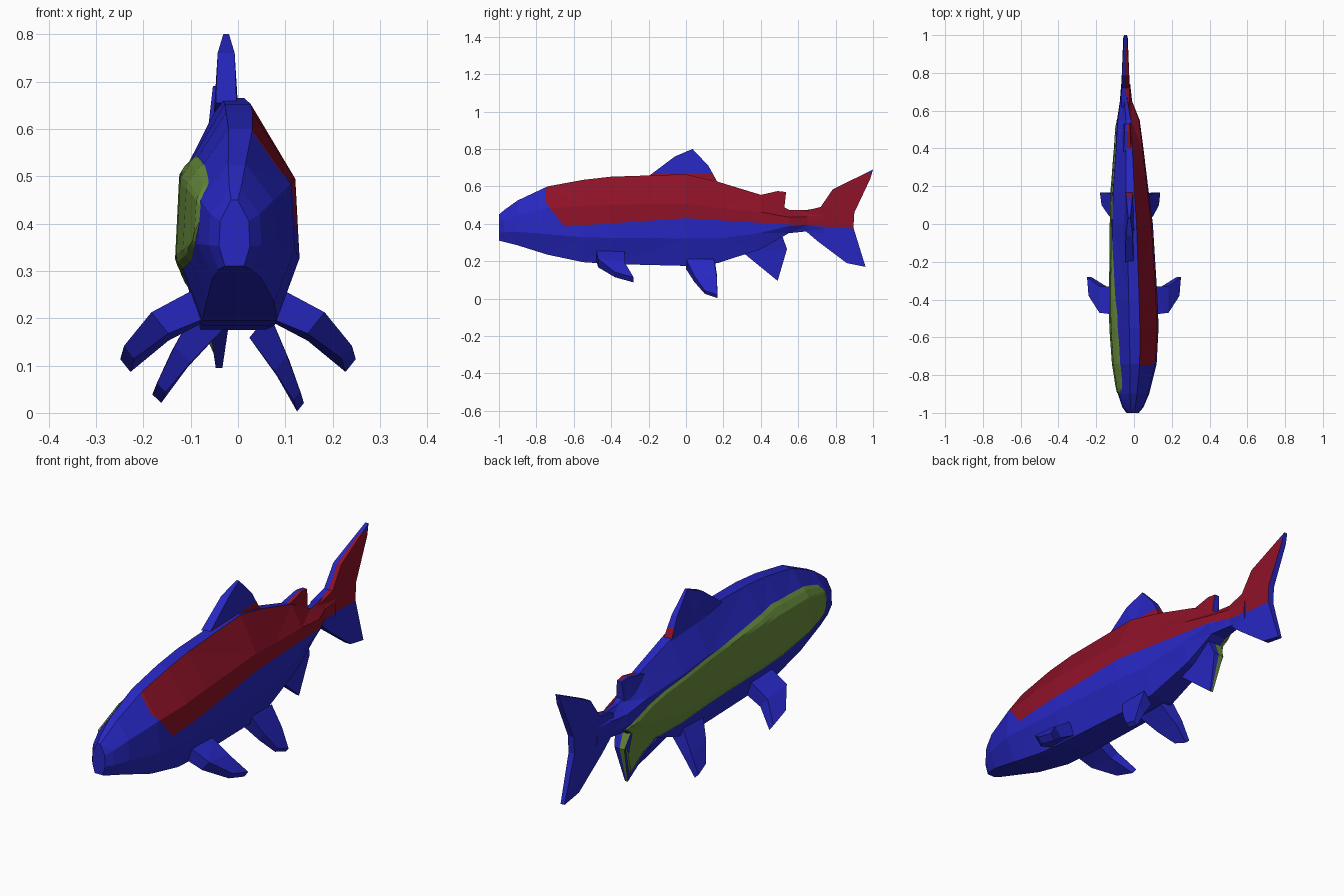
import bpy, bmesh, math
from mathutils import Vector
from mathutils.bvhtree import BVHTree

if "Cube" in bpy.data.objects:
    bpy.data.objects.remove(bpy.data.objects["Cube"])


def material(name, rgb):
    m = bpy.data.materials.new(name)
    m.diffuse_color = (*rgb, 1)
    m.use_nodes = True
    m.node_tree.nodes["Principled BSDF"].inputs["Base Color"].default_value = m.diffuse_color
    return m


BLUE = material("blue", (0.020, 0.020, 0.54))
RED = material("red", (0.27, 0.006, 0.021))
GREEN = material("green", (0.135, 0.26, 0.045))

# Lower edge of the red flank: two sloping lines meeting at y = 0
LINE_A, LINE_B = 0.045 / 0.65, -0.055 / 0.9


def red_area(c):
    low = 0.43 + min(LINE_A * c.y, LINE_B * c.y)
    return low < c.z < 0.665 and c.y > -0.75 and c.y + c.z * 0.8 > -0.34


def finish(name, bm, paint=True, split=None):
    """Triangulate, cut in the red flank, and make the object."""
    bmesh.ops.recalc_face_normals(bm, faces=bm.faces[:])
    bmesh.ops.triangulate(bm, faces=bm.faces[:])
    tree = BVHTree.FromBMesh(bm)
    cuts = []
    if paint:
        cuts = [((0, 0, 0.43), (0, -LINE_A, 1)), ((0, 0, 0.43), (0, -LINE_B, 1)),
                ((0, 0, 0.665), (0, 0, 1)), ((0, -0.75, 0), (0, 1, 0)),
                ((0, -0.34, 0), (0, 1, 0.8))]
    if split is not None:
        cuts.append(((split, 0, 0), (1, 0, 0)))
    for co, no in cuts:
        bmesh.ops.bisect_plane(bm, geom=bm.verts[:] + bm.edges[:] + bm.faces[:],
                               plane_co=co, plane_no=Vector(no).normalized(), dist=1e-5)
    bm.normal_update()
    for f in bm.faces:
        c, n = f.calc_center_median(), f.normal
        # right half of the upper fin edges is red, as is the dorsal trailing edge
        edge_red = split is not None and n.x > -0.3 and n.z > 0.1 and (
            (c.x > split and c.y > 0.3) or 0.12 < c.y < 0.2)
        if paint and (n.x > 0.1 or edge_red) and red_area(c):
            f.material_index = 1
        # left half of the anal fin trailing edge is green
        if split is not None and c.x < split and n.y > 0.3 and 0.12 < c.z < 0.37 and c.y < 0.6:
            f.material_index = 2
    me = bpy.data.meshes.new(name)
    bm.to_mesh(me)
    bm.free()
    for m in (BLUE, RED, GREEN):
        me.materials.append(m)
    bpy.context.collection.objects.link(bpy.data.objects.new(name, me))
    return tree


def loft(name, rings, paint=True):
    bm = bmesh.new()
    rows = [[bm.verts.new(p) for p in r] for r in rings]
    n = len(rows[0])
    for a, b in zip(rows, rows[1:]):
        for i in range(n):
            j = (i + 1) % n
            bm.faces.new((a[i], a[j], b[j], b[i]))
    bm.faces.new(rows[0])
    bm.faces.new(rows[-1])
    return finish(name, bm, paint)


def plate_fin(name, cx, outline):
    """Upright fin from an outline of (y, z, half thickness)."""
    bm = bmesh.new()
    left = [bm.verts.new((cx - h, y, z)) for y, z, h in outline]
    right = [bm.verts.new((cx + h, y, z)) for y, z, h in outline]
    bm.faces.new(left)
    bm.faces.new(right)
    for i in range(len(outline)):
        j = (i + 1) % len(outline)
        bm.faces.new((left[i], left[j], right[j], right[i]))
    return finish(name, bm, True, cx)


# Body stations: y, left x, right x, bottom z, top z
stations = [(-1.0, -.04, .025, .31, .45), (-.97, -.062, .05, .303, .475),
            (-.9, -.085, .08, .285, .525),
            (-.74, -.11, .12, .235, .60), (-.55, -.124, .13, .195, .635),
            (-.4, -.126, .125, .185, .652), (0, -.122, .10, .175, .665),
            (.17, -.118, .078, .19, .625), (.4, -.10, .05, .265, .555),
            (.55, -.09, .03, .35, .475), (.65, -.075, -.01, .36, .475),
            (.74, -.068, -.02, .33, .49)]
rings = []
for y, xl, xr, zb, zt in stations:
    c, w, h = (xl + xr) / 2, (xr - xl) / 2, zt - zb
    shape = [(.22, 1), (.93, .68), (1, .3), (.62, 0)]
    shape += [(-a, b) for a, b in reversed(shape)]
    rings.append([(c + a * w, y, zb + b * h) for a, b in shape])
body_tree = loft("body", rings)

# Upright fins
plate_fin("dorsal_fin", -.025, [(-.2, .655, .022), (-.06, .76, .018), (.035, .80, .006),
                                (.12, .71, .014), (.17, .62, .02), (0, .63, .026)])
plate_fin("adipose_fin", -.035, [(.38, .55, .02), (.49, .575, .015), (.535, .57, .012),
                                 (.525, .48, .02), (.45, .47, .03)])
plate_fin("tail_fin", -.045, [(.62, .465, .022), (.72, .49, .022), (.785, .585, .02),
                              (1.0, .69, .008), (.985, .64, .012), (.9, .46, .015),
                              (.895, .38, .015), (.96, .17, .01), (.86, .19, .014),
                              (.70, .31, .02), (.63, .37, .022)])
anal_tree = plate_fin("anal_fin", -.04, [(.30, .25, .03), (.49, .095, .007), (.54, .265, .025),
                                         (.515, .335, .04), (.57, .37, .045), (.42, .40, .045)])


# Paired fins: each section is front edge, back edge, thickness
def paired_fin(name, sections, side, widen=1, lift=0):
    out = []
    for (xa, ya, za), (xb, yb, zb), t in sections:
        ring = []
        for x, y, z, s in ((xa, ya, za, 1), (xb, yb, zb, 1), (xb, yb, zb, -1), (xa, ya, za, -1)):
            ring.append((side * widen * (x + s * t * .6), y, z + lift + s * t * .75))
        out.append(ring)
    loft(name, out, False)


pectoral = [((.08, -.48, .23), (.08, -.33, .225), .035),
            ((.165, -.47, .19), (.165, -.33, .175), .03),
            ((.23, -.38, .128), (.238, -.28, .10), .018)]
pelvic = [((.045, 0, .185), (.045, .15, .185), .035),
          ((.09, .045, .105), (.095, .165, .095), .022),
          ((.125, .10, .035), (.132, .168, .012), .012)]
for label, s in (("right", 1), ("left", -1)):
    paired_fin(label + "_pectoral_fin", pectoral, s)
    paired_fin(label + "_pelvic_fin", pelvic, s, 1 if s > 0 else 1.3, 0 if s > 0 else .018)

# Green patch: thin plate laid over the left flank (y, lower z, upper z)
edge = [(-.905, .40, .44), (-.87, .355, .485), (-.75, .32, .525), (-.5, .30, .545),
        (0, .28, .50), (.3, .245, .455), (.4, .20, .43), (.485, .125, .40),
        (.53, .26, .385), (.565, .355, .37)]


def limits(y):
    for a, b in zip(edge, edge[1:]):
        if y <= b[0] + 1e-9:
            t = (y - a[0]) / (b[0] - a[0])
            return [a[k] + t * (b[k] - a[k]) for k in (1, 2)]
    return edge[-1][1:]


bm = bmesh.new()
NY, NZ = 90, 16
grid = []
for i in range(NY + 1):
    y = edge[0][0] + (edge[-1][0] - edge[0][0]) * i / NY
    lo, hi = limits(y)
    row = []
    for j in range(NZ + 1):
        z = lo + (hi - lo) * j / NZ
        hits = [t.ray_cast(Vector((-1, y, z)), Vector((1, 0, 0)))[0] for t in (body_tree, anal_tree)]
        xs = [h.x for h in hits if h]
        rim = i in (0, NY) or j in (0, NZ)
        row.append(bm.verts.new((min(xs) - (.001 if rim else .007), y, z)) if xs else None)
    grid.append(row)
for a, b in zip(grid, grid[1:]):
    for j in range(NZ):
        quad = (a[j], a[j + 1], b[j + 1], b[j])
        if all(quad):
            bm.faces.new(quad)
bm.normal_update()
for f in bm.faces:
    if f.normal.x > 0:
        f.normal_flip()
me = bpy.data.meshes.new("green_flank_patch")
bm.to_mesh(me)
bm.free()
me.materials.append(GREEN)
bpy.context.collection.objects.link(bpy.data.objects.new("green_flank_patch", me))
